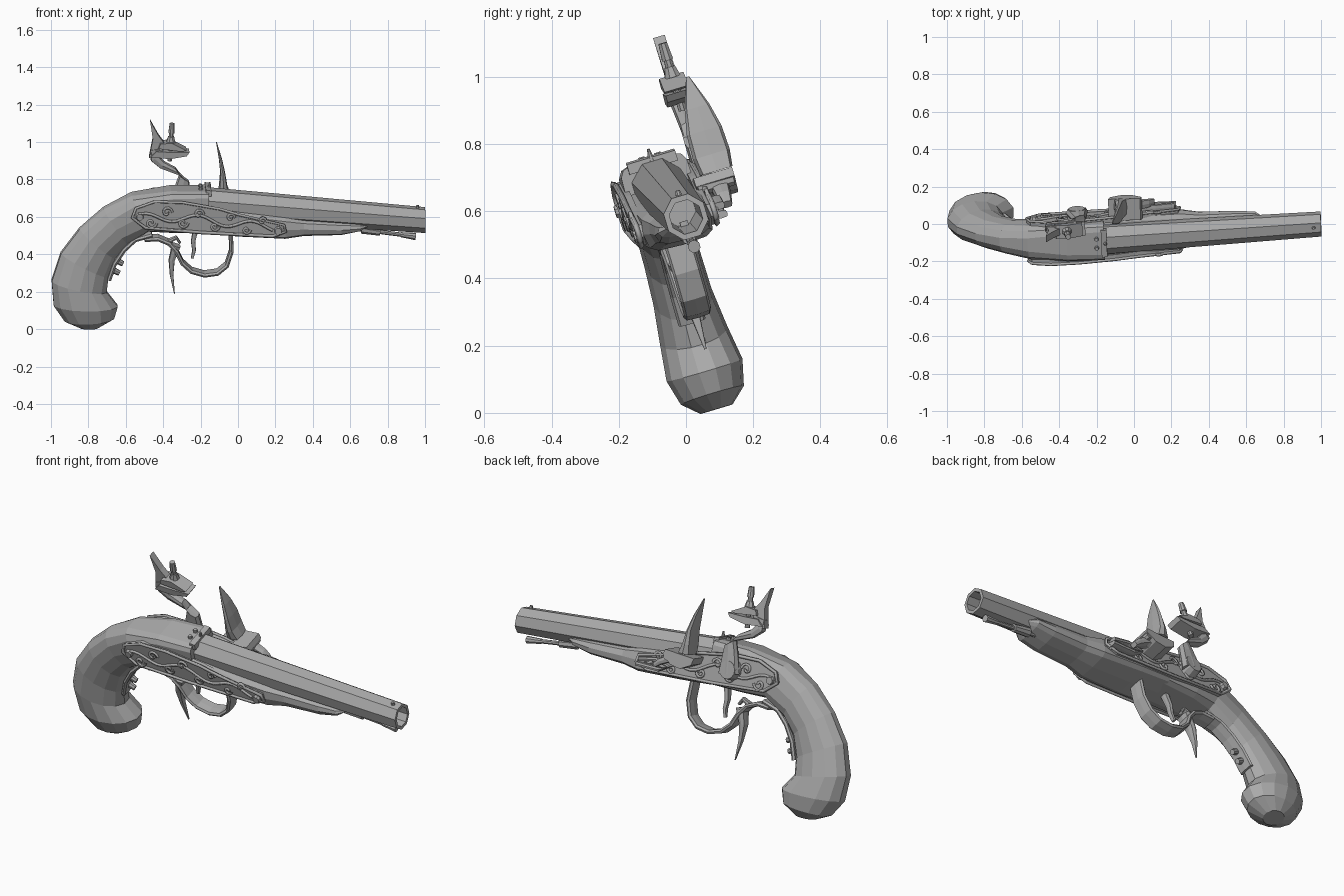
import bpy, bmesh, math
from mathutils import Matrix, Vector

cube = bpy.data.objects.get("Cube")
if cube:
    bpy.data.objects.remove(cube, do_unlink=True)

grey = bpy.data.materials.new("plain grey")
grey.use_nodes = True
colour = (0.4, 0.4, 0.4, 1)
grey.diffuse_color = colour
grey.node_tree.nodes["Principled BSDF"].inputs["Base Color"].default_value = colour

# Parts are drawn in a flat (length, side, height) frame that leans and yaws
LEAN, YAW = -0.3, 0.045
side = Vector((-YAW, 1, -LEAN)).normalized()
frame = Matrix(((1, side.x, 0, 0), (YAW, side.y, LEAN, 0.13), (0, side.z, 1, 0), (0, 0, 0, 1)))


def finish(name, bm):
    bmesh.ops.recalc_face_normals(bm, faces=bm.faces)
    mesh = bpy.data.meshes.new(name)
    bm.to_mesh(mesh)
    bm.free()
    mesh.transform(frame)
    mesh.materials.append(grey)
    obj = bpy.data.objects.new(name, mesh)
    bpy.context.collection.objects.link(obj)
    return obj


def skin(name, rings):
    """Closed surface through rings of points."""
    bm = bmesh.new()
    loops = [[bm.verts.new(p) for p in ring] for ring in rings]
    for a, b in zip(loops, loops[1:]):
        for i in range(len(a)):
            j = (i + 1) % len(a)
            bm.faces.new((a[i], a[j], b[j], b[i]))
    bm.faces.new(loops[0])
    bm.faces.new(loops[-1])
    return finish(name, bm)


def loft(name, stations, offset=0, count=12):
    """Each station: outer x, z, inner x, z, half width, squareness."""
    drop = offset * side.z
    rings = []
    for x1, z1, x2, z2, w, e in stations:
        ring = []
        for i in range(count):
            t = math.tau * i / count
            c, s = (math.copysign(abs(v) ** (2 / e), v) for v in (math.cos(t), math.sin(t)))
            ring.append(((x1 + x2) / 2 + (x1 - x2) / 2 * s, offset + w * c,
                         (z1 + z2) / 2 + (z1 - z2) / 2 * s - drop))
        rings.append(ring)
    return skin(name, rings)


def ribbon(name, path, thick, width, taper=1, offset=0):
    """Flat strap that follows a path."""
    pts = [Vector(p) for p in path]
    stations = []
    for i, p in enumerate(pts):
        d = (pts[min(i + 1, len(pts) - 1)] - pts[max(i - 1, 0)]).normalized()
        k = 1 + (taper - 1) * i / (len(pts) - 1)
        n = Vector((-d.y, d.x)) * thick * k
        stations.append((*(p + n), *(p - n), width * k, 4))
    return loft(name, stations, offset, 8)


def prism(name, outline, s0, s1, drop=0):
    return skin(name, [[(x, s, z - drop) for x, z in outline] for s in (s0, s1)])


def rod(name, a, b, r1, r2, sides=8):
    """Tapered rod between two points."""
    a, b = Vector(a), Vector(b)
    turn = (b - a).to_track_quat('Z', 'Y')
    angles = [math.tau * (i + 0.5) / sides for i in range(sides)]
    return skin(name, [[p + turn @ Vector((r * math.cos(t), r * math.sin(t), 0)) for t in angles]
                       for p, r in ((a, r1), (b, r2))])


def tubes(name, paths, radius, cyclic=False):
    curve = bpy.data.curves.new(name, 'CURVE')
    curve.dimensions = '3D'
    curve.bevel_depth = radius
    curve.bevel_resolution = 0
    for path in paths:
        sp = curve.splines.new('POLY')
        sp.points.add(len(path) - 1)
        for p, q in zip(sp.points, path):
            p.co = (*q, 1)
        sp.use_cyclic_u = cyclic
    curve.transform(frame)
    curve.materials.append(grey)
    obj = bpy.data.objects.new(name, curve)
    bpy.context.collection.objects.link(obj)


# Stock: rounded butt sweeping up into a square breech
loft("grip", [
    (-.16, .755, -.16, .53, .105, 6),
    (-.36, .755, -.36, .53, .105, 5),
    (-.57, .725, -.48, .53, .1, 3),
    (-.72, .65, -.59, .46, .088, 2.3),
    (-.85, .54, -.655, .38, .086, 2),
    (-.95, .41, -.69, .28, .09, 2),
    (-1, .26, -.7, .2, .104, 2),
    (-.99, .13, -.64, .125, .118, 2),
    (-.93, .045, -.66, .06, .098, 2),
    (-.85, .01, -.74, .012, .05, 2)], count=14)
loft("forestock", [(x, top, x, low, w, e) for x, top, low, w, e in (
    (-.18, .68, .53, .105, 6), (0, .65, .515, .11, 5), (.25, .62, .5, .105, 4),
    (.35, .605, .51, .09, 3), (.55, .59, .515, .085, 3),
    (.65, .58, .535, .078, 3), (.69, .57, .555, .05, 2))])

# Octagonal barrel with a hollow muzzle
barrel_start, barrel_end = Vector((-.17, 0, .675)), Vector((1, 0, .583))
axis = (barrel_end - barrel_start).normalized()


def octagon(centre, radius):
    return [centre + Vector((0, radius * math.cos(t), radius * math.sin(t)))
            for t in [math.tau * (i + 0.5) / 8 for i in range(8)]]


skin("barrel", [octagon(barrel_start, .082), octagon(barrel_end, .067),
                octagon(barrel_end, .05), octagon(barrel_end - axis * .3, .05)])
rod("front_sight", (.96, 0, .64), (.96, 0, .662), .012, .007)
prism("breech_band", [(-.175, .73), (-.175, .765), (-.145, .76), (-.145, .73)], -.075, .075)
for s in (-.025, .025):
    rod("tang_screw", (-.2, s, .75), (-.2, s, .768), .013, .01)
rod("rear_sight", (-.155, 0, .75), (-.15, 0, .785), .012, .004)

# Ramrod and its holder
rod("ramrod", (.6, 0, .54), (.95, 0, .495), .011, .011)
rod("ramrod_tip", (.87, 0, .505), (.95, 0, .495), .013, .019)
rod("ramrod_holder", (.66, 0, .535), (.76, 0, .52), .024, .02)
prism("ramrod_bracket", [(.72, .52), (.72, .57), (.75, .57), (.75, .52)], -.012, .012)

# Trigger, guard, spur and grip strap
ribbon("trigger_guard", [(-.04, .53), (-.035, .42), (-.06, .345), (-.11, .305), (-.18, .295),
                         (-.25, .315), (-.3, .36), (-.33, .42), (-.37, .465), (-.43, .49),
                         (-.5, .485)], .012, .042)
ribbon("guard_spur", [(-.33, .45), (-.355, .37), (-.355, .29), (-.34, .19)], .024, .036, .1)
ribbon("guard_curl", [(-.37, .47), (-.33, .49), (-.31, .46)], .012, .02, .6)
ribbon("trigger", [(-.225, .54), (-.24, .47), (-.235, .42), (-.245, .38)], .015, .02, .5)
ribbon("grip_strap", [(-.46, .51), (-.55, .485), (-.61, .43), (-.66, .355), (-.69, .27)], .012, .042)
for x, z in ((-.645, .365), (-.665, .315)):
    rod("strap_screw", (x, 0, z), (x + .03, 0, z - .016), .017, .014)

# Side plates with rims and raised scrollwork
plate = [(-.57, .63), (-.55, .68), (-.45, .715), (-.3, .71), (-.1, .675), (0, .645),
         (.24, .59), (.25, .555), (.18, .53), (-.2, .55), (-.5, .575)]


def curl(x, z, r, flip):
    return [(x + r * (1 - t / 13) * math.cos(t * .6), z + flip * r * (1 - t / 13) * math.sin(t * .6))
            for t in range(12)]


def vine_height(x):
    return .63 - .11 * max(0, x + .3)


vine = [(x, vine_height(x) + .022 * math.sin(x * 22)) for x in [-.52 + .025 * i for i in range(29)]]
for name, d in (("left", 1), ("right", -1)):
    s = -d
    prism(name + "_side_plate", plate, s * .09, s * .116)
    face = s * .118
    tubes(name + "_plate_rim", [[(x, face, z) for x, z in plate]], .009, True)
    scrolls = [vine]
    for i in range(8):
        x = -.47 + .085 * i
        flip = 1 if i % 2 else -1
        scrolls.append(curl(x, vine_height(x) + flip * .028, .032 - .0015 * i, flip))
    tubes(name + "_scrollwork", [[(x, face, z) for x, z in path] for path in scrolls], .008)
    for x, z in ((-.53, .635), (.21, .56)):
        rod(name + "_plate_screw", (x, s * .11, z), (x, s * .132, z), .024, .018)

# Cock: pivot, curved neck, spur, jaws and clamp screw
arm = .14
fall = arm * side.z
rod("cock_pivot", (-.3, .1, .64), (-.3, .165, .64), .06, .045, 12)
loft("cock_neck", [
    (-.36, .67, -.24, .65, .026, 3), (-.33, .77, -.25, .76, .026, 3),
    (-.31, .825, -.255, .79, .026, 3), (-.33, .865, -.3, .82, .024, 3),
    (-.39, .90, -.41, .86, .024, 3), (-.42, .935, -.46, .9, .026, 3),
    (-.41, .97, -.465, .96, .026, 3)], arm, 8)
spur = [(-.47, .92), (-.4, .93), (-.39, 1), (-.42, 1.04), (-.465, 1.12), (-.45, 1.02)]
prism("cock_spur", spur, arm - .018, arm + .018, fall)
lower = [(-.46, .93), (-.36, .92), (-.27, .935), (-.255, .955), (-.34, .955), (-.43, .96)]
prism("lower_jaw", lower, arm - .04, arm + .035, fall)
upper = [(-.42, .975), (-.3, .96), (-.27, .965), (-.31, .985), (-.35, 1.005), (-.41, 1.0)]
prism("upper_jaw", upper, arm - .04, arm + .035, fall)
for low, high, r1, r2 in ((.9, 1.06, .013, .013), (1.0, 1.03, .026, .017), (1.05, 1.1, .018, .014)):
    rod("jaw_screw", (-.36 + (low - .9) * .07, arm, low - fall),
        (-.36 + (high - .9) * .07, arm, high - fall), r1, r2)

# Frizzen: pointed curved blade over the pan
blade = .172
loft("frizzen_blade", [
    (-.1, .72, -.03, .72, .05, 4), (-.095, .77, -.05, .77, .057, 4),
    (-.088, .84, -.062, .84, .054, 4), (-.095, .91, -.078, .91, .038, 4),
    (-.11, 1, -.106, 1, .005, 4)], blade, 8)
pan = [(-.13, .66), (-.12, .625), (-.06, .595), (0, .605), (.05, .645), (.04, .67)]
prism("pan", pan, .095, .215)
ribbon("frizzen_foot", [(-.05, .67), (.02, .675), (.08, .645), (.11, .62)], .024, .035, .5, offset=.165)
ribbon("frizzen_spring", [(.22, .615), (.12, .635), (.04, .615), (.1, .59), (.23, .59)],
       .011, .02, offset=.135)
rod("frizzen_pivot", (.03, .1, .635), (.03, .21, .635), .022, .018)
